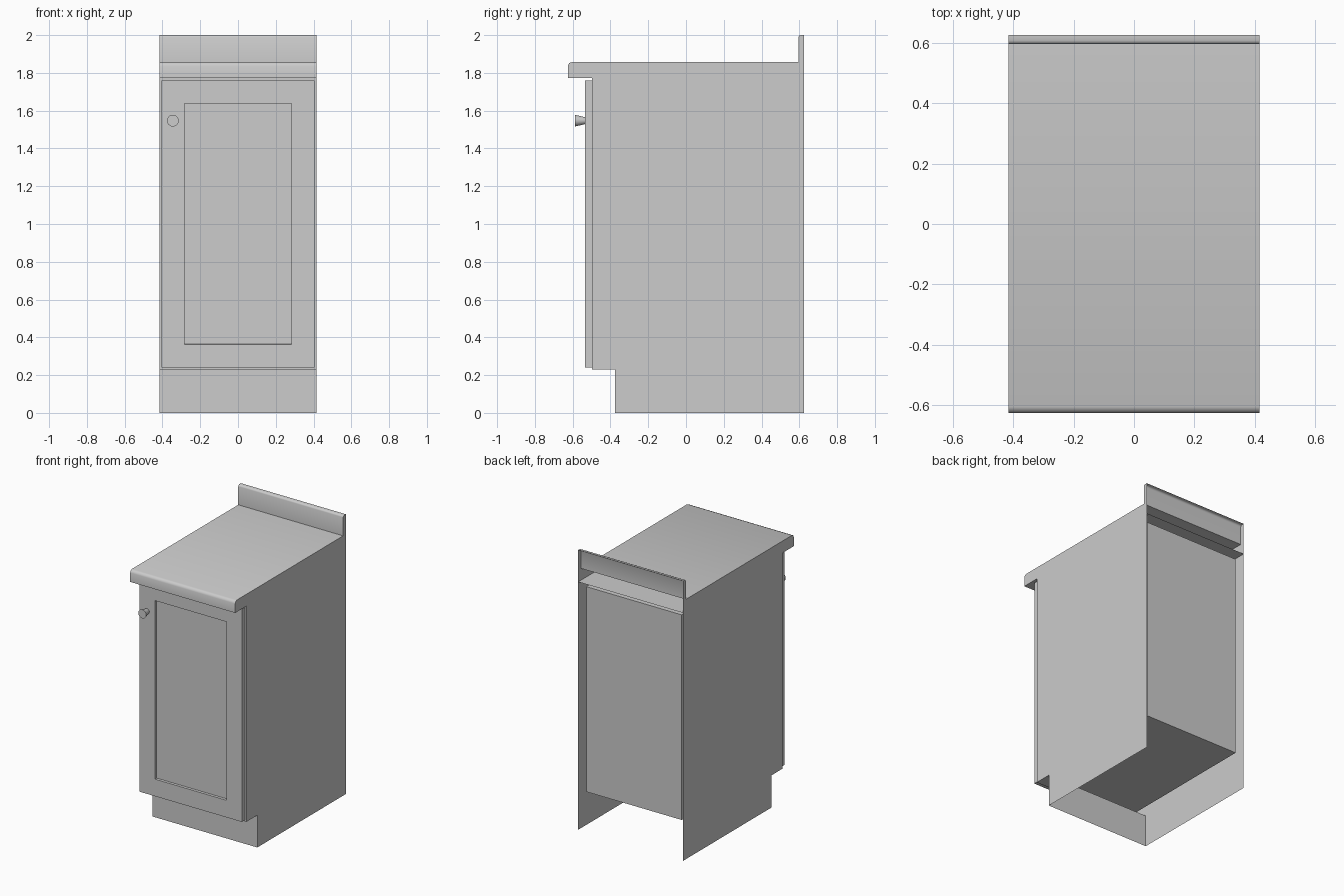
import bpy, bmesh
from math import sin, cos, pi, radians

cube = bpy.data.objects.get("Cube")
if cube:
    bpy.data.objects.remove(cube, do_unlink=True)

GREY = (0.604, 0.604, 0.604, 1)
grey = bpy.data.materials.new("plain_grey")
grey.use_nodes = True
grey.diffuse_color = GREY
grey.node_tree.nodes["Principled BSDF"].inputs["Base Color"].default_value = GREY

HALF = 0.415                    # half width of the cabinet
BACK, FRONT, LIP = 0.625, -0.498, -0.625
TOE, SPLASH, LINER = -0.375, 0.595, 0.588
BASE, UNDER, TOP = 0.23, 1.772, 1.857
BOARD = 0.037                   # board thickness


def smooth(ob):
    bpy.ops.object.select_all(action="DESELECT")
    ob.select_set(True)
    bpy.context.view_layer.objects.active = ob
    bpy.ops.object.shade_smooth_by_angle(angle=radians(50))


def finish(name, bm):
    mesh = bpy.data.meshes.new(name)
    bm.to_mesh(mesh)
    bm.free()
    ob = bpy.data.objects.new(name, mesh)
    bpy.context.collection.objects.link(ob)
    mesh.materials.append(grey)
    return ob


def sheet(profile):
    """Sweep an open (y, z) profile across the cabinet width."""
    bm = bmesh.new()
    rows = [[bm.verts.new((x, y, z)) for x in (-HALF, HALF)] for y, z in profile]
    for a, b in zip(rows, rows[1:]):
        bm.faces.new((a[0], a[1], b[1], b[0]))
    return bm


def recess_front(bm, margin, depth):
    """Frame the foremost face and sink its middle."""
    bm.normal_update()
    face = min(bm.faces, key=lambda f: f.calc_center_median().y)
    for thickness, sink in ((margin, 0), (0.001, -depth)):
        bmesh.ops.inset_region(bm, faces=[face], thickness=thickness, depth=sink,
                               use_boundary=True, use_even_offset=True)


def rounded(y, z, r, steps=2):
    """Rounded corner between a front face and a top face."""
    angles = [pi / 2 * i / steps for i in range(steps + 1)]
    return [(y + r - r * cos(a), z - r + r * sin(a)) for a in angles]


# Countertop with rounded lip and backsplash, open at the back
counter = ([(LIP, UNDER)] + rounded(LIP, TOP, 0.02) + [(SPLASH, TOP)]
           + rounded(SPLASH, 2.0, 0.012) + [(BACK, 2.0)])
smooth(finish("countertop", sheet([(BACK, UNDER)] + counter)))

# Cabinet front with toe kick, and the storage space sunk into it
front = [(TOE, 0), (TOE, BASE), (FRONT, BASE), (FRONT, UNDER)]
bm = sheet(front)
recess_front(bm, BOARD, LINER - FRONT)
finish("cabinet_front", bm)

# Side panels follow the whole outline
for name, x in (("left_side", HALF), ("right_side", -HALF)):
    bm = bmesh.new()
    outline = front + counter + [(BACK, 0)]
    if x > 0:
        outline = outline[::-1]
    bm.faces.new([bm.verts.new((x, y, z)) for y, z in outline])
    finish(name, bm)

# Door with a sunken centre panel
bm = bmesh.new()
bmesh.ops.create_cube(bm, size=1)
bmesh.ops.scale(bm, vec=(0.81, BOARD, 1.52), verts=bm.verts)
bmesh.ops.translate(bm, vec=(0, FRONT - BOARD / 2, 1.001), verts=bm.verts)
recess_front(bm, 0.122, 0.018)
finish("door", bm)

# Tapered door knob
bpy.ops.mesh.primitive_cone_add(vertices=24, radius1=0.018, radius2=0.031, depth=0.055,
                                location=(-0.345, -0.561, 1.547), rotation=(pi / 2, 0, 0))
knob = bpy.context.object
knob.name = "door_knob"
knob.data.materials.append(grey)
smooth(knob)
